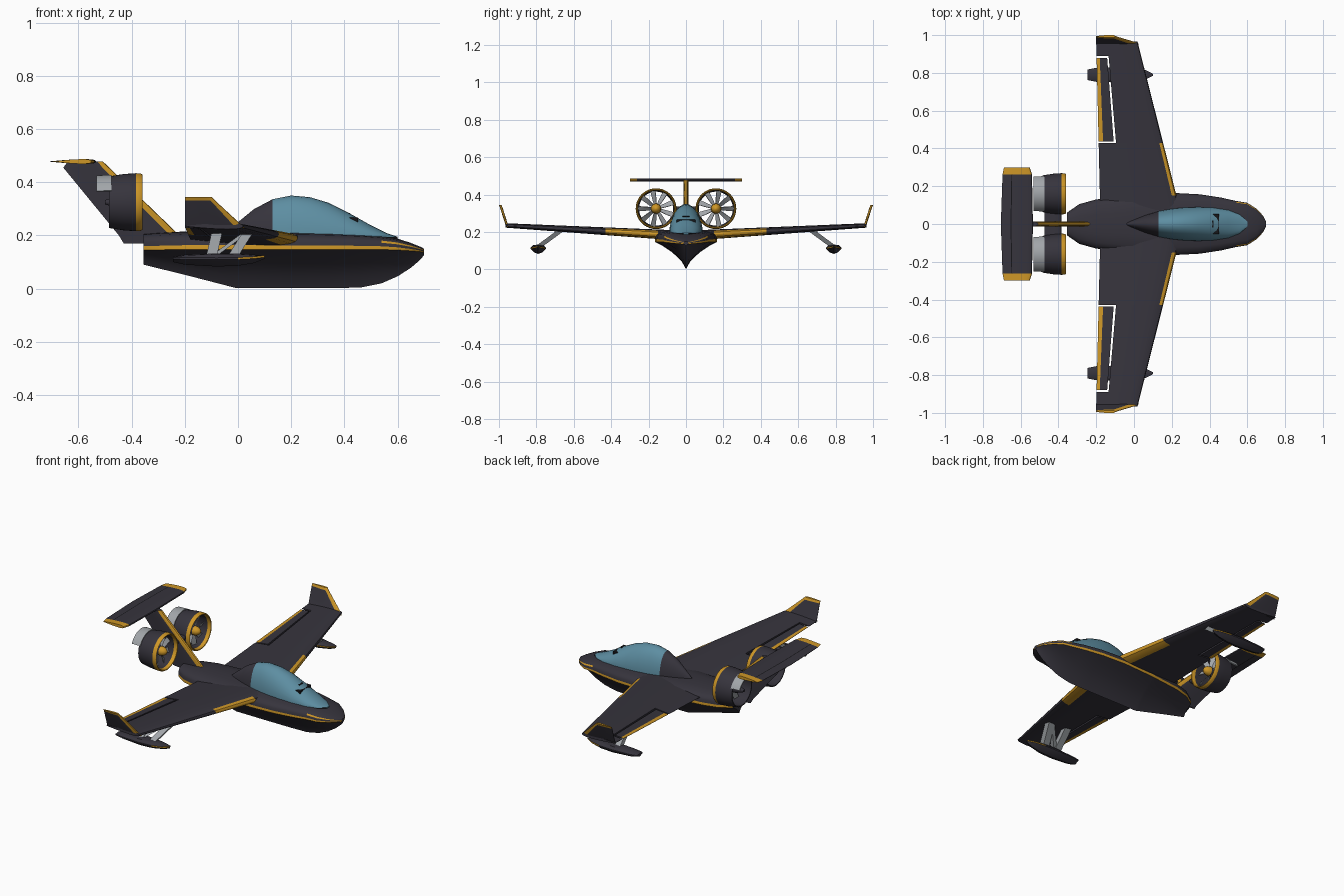
import bpy, bmesh, math
from mathutils import Vector

if "Cube" in bpy.data.objects:
    bpy.data.objects.remove(bpy.data.objects["Cube"])


def material(name, r, g, b):
    m = bpy.data.materials.new(name)
    m.use_nodes = True
    m.diffuse_color = (r, g, b, 1)
    bsdf = m.node_tree.nodes["Principled BSDF"]
    bsdf.inputs["Base Color"].default_value = (r, g, b, 1)
    bsdf.inputs["Roughness"].default_value = 0.5
    return m


DARK = material("charcoal paint", 0.037, 0.034, 0.046)
GOLD = material("golden trim", 0.62, 0.31, 0.02)
GLASS = material("blue glass", 0.11, 0.27, 0.36)
GREY = material("light grey metal", 0.36, 0.38, 0.4)
BLACK = material("black seams", 0.008, 0.008, 0.01)


def build(name, lofts, mats, rule=None, mirror=False, caps=True, wrap=False):
    """Skin lists of closed rings; rule(centre, row) picks the material slot."""
    bm = bmesh.new()
    for rings in lofts:
        loops = [[bm.verts.new(p) for p in ring] for ring in rings]
        n = len(loops[0])
        pairs = list(zip(loops, loops[1:]))
        if wrap:
            pairs.append((loops[-1], loops[0]))
        for a, b in pairs:
            for j in range(n):
                k = (j + 1) % n
                f = bm.faces.new((a[j], a[k], b[k], b[j]))
                f.material_index = rule(f.calc_center_median(), j) if rule else 0
        if caps and not wrap:
            for loop in (loops[0], loops[-1]):
                f = bm.faces.new(loop)
                f.material_index = rule(f.calc_center_median(), -1) if rule else 0
    bmesh.ops.remove_doubles(bm, verts=bm.verts, dist=1e-5)
    bmesh.ops.recalc_face_normals(bm, faces=bm.faces)
    mesh = bpy.data.meshes.new(name)
    bm.to_mesh(mesh)
    bm.free()
    ob = bpy.data.objects.new(name, mesh)
    bpy.context.collection.objects.link(ob)
    for m in mats:
        mesh.materials.append(m)
    if mirror:
        mod = ob.modifiers.new("Mirror", "MIRROR")
        mod.use_axis = (False, True, False)
        mod.use_mirror_merge = False
    bpy.ops.object.select_all(action="DESELECT")
    ob.select_set(True)
    bpy.context.view_layer.objects.active = ob
    bpy.ops.object.shade_smooth_by_angle(angle=math.radians(35))
    return ob


def section(x, half):
    """Full ring across the body from a half outline running bottom to top."""
    return [(x, y, z) for y, z in half] + [(x, -y, z) for y, z in half[-2:0:-1]]


def foil(le, te, y, z, t, up=True, f0=0.0, f1=1.0):
    """Aerofoil ring between two chord fractions, thick in z or in y."""
    fs = [f0] + [f for f in (.015, .06, .15, .3, .5, .67, .7, .93) if f0 < f < f1] + [f1]
    pts = []
    for side, order in ((1, fs[::-1]), (-1, fs)):
        for f in order:
            h = side * (t * (math.sqrt(f) - f) * 2 + .001)
            pts.append((le + (te - le) * f, y + (0 if up else h), z + (h if up else 0)))
    return pts


def circle(x, r, cy=0, cz=0, n=32):
    return [(x, cy + r * math.cos(2 * math.pi * i / n), cz + r * math.sin(2 * math.pi * i / n))
            for i in range(n)]


def bar(a, b, wx, wy):
    """Straight strut with a rectangular section."""
    corners = ((-wx, -wy), (wx, -wy), (wx, wy), (-wx, wy))
    return [[(p[0] + u, p[1] + v, p[2]) for u, v in corners] for p in (a, b)]


# Flying boat hull: x, half width, keel, chine, deck height
def hull_ring(x, w, zb, zc, zt):
    lower = [(u * w, zb + v * (zc - zb)) for u, v in ((0, 0), (.15, .3), (.45, .62), (.75, .85), (1, 1))]
    upper = [(u * w, zc + v * (zt - zc)) for u, v in
             ((1, .24), (.97, .5), (.93, .66), (.75, .86), (.4, .97), (0, 1))]
    return section(x, lower + upper)


hull = [(-.355, .06, .09, .145, .205), (-.29, .105, .074, .146, .21), (-.2, .13, .052, .147, .215),
        (-.03, .15, .008, .147, .215), (-.01, .153, .003, .147, .215), (.2, .165, .002, .147, .213),
        (.35, .157, .002, .147, .21), (.46, .14, .004, .147, .205), (.54, .122, .02, .147, .198),
        (.6, .112, .046, .145, .188), (.65, .08, .078, .142, .172), (.685, .042, .108, .139, .158),
        (.7, .012, .126, .136, .15)]


def hull_paint(c, j):
    if j in (4, 15) and c.x > -.34:
        return 1
    return 1 if j in (6, 13) and c.x > .53 else 0


build("hull", [[hull_ring(*s) for s in hull]], [DARK, GOLD], hull_paint)


# Canopy glass with the fairing behind it
def canopy_ring(x, w, zt):
    base = .175
    arc = [(w * math.cos(a * math.pi / 16), base + .02 + (zt - base - .02) * math.sin(a * math.pi / 16))
           for a in range(9)]
    return section(x, [(0, base), (w, base)] + arc)


canopy = [(-.04, .008, .215), (0, .024, .25), (.06, .047, .299), (.13, .068, .336), (.2, .081, .35),
          (.27, .088, .344), (.34, .09, .323), (.42, .087, .283), (.5, .074, .238), (.56, .05, .208),
          (.6, .014, .195)]
build("canopy", [[canopy_ring(*s) for s in canopy]], [DARK, GLASS, BLACK],
      lambda c, j: 0 if c.x < .13 else 2 if j in (1, 18) else 1)
build("instrument_hood", [bar((.435, 0, .2), (.435, 0, .267), .016, .052),
                          bar((.4, 0, .2), (.4, 0, .285), .022, .018)], [BLACK])


# Wings with separate ailerons
def le(y):
    return .23 - .253 * (y - .13)


def wing_ring(y, f0=0.0, f1=1.0):
    k = (y - .13) / .83
    return foil(le(y), -.18 - .02 * k, y, .187 + .048 * k, .05 - .028 * k, True, f0, f1)


def wing_paint(c, j):
    reach = .025 if j < 9 else .05
    return 1 if .15 < c.y < .43 and c.x > le(c.y) - reach else 0


build("wing", [[wing_ring(y) for y in (.05, .15, .43)],
               [wing_ring(y, 0, .73) for y in (.43, .89)],
               [wing_ring(y) for y in (.89, .965)]], [DARK, GOLD], wing_paint, mirror=True)
build("aileron", [[wing_ring(y, .765, 1) for y in (.438, .878)]], [DARK, GOLD],
      lambda c, j: 1 if c.x < -.182 else 0, mirror=True)

# Winglets with gold front edge and cap
winglet = [(.228, .025, .958), (.24, .013, .965), (.332, -.087, .994), (.345, -.1, 1.0)]


def winglet_paint(c, j):
    edge = .013 - (c.z - .24) * 1.08
    return 1 if c.z > .332 or c.x > edge - .02 else 0


build("winglet", [[foil(x, -.2, y - .006, z, .012, False) for z, x, y in winglet]],
      [DARK, GOLD], winglet_paint, mirror=True)


# Wing floats and their struts
def float_ring(x, w, zb, zt):
    m = (zb + zt) / 2 + .005
    return section(x, [(0, zb), (w * .55, zb + .008), (w, m - .004), (w, m + .003), (w * .7, zt - .003), (0, zt)])


floats = [(-.245, .028, .1, .12), (-.2, .037, .09, .128), (-.08, .041, .083, .133),
          (0, .037, .086, .132), (.06, .026, .096, .128), (.1, .005, .112, .122)]
rings = [[(x, y + .79, z) for x, y, z in float_ring(*s)] for s in floats]
build("float", [rings], [DARK, GOLD], lambda c, j: 1 if j in (2, 7) and c.x > -.03 else 0, mirror=True)
build("float_struts", [bar((-.1, .79, .12), (-.08, .67, .208), .02, .02),
                       bar((-.02, .79, .12), (.035, .67, .208), .02, .02),
                       bar((-.095, .79, .12), (.025, .67, .208), .011, .012)], [GREY], mirror=True)

# Fin and tailplane
fin = [(.17, -.25, -.43), (.2, -.22, -.448), (.455, -.484, -.657), (.478, -.508, -.64)]
build("fin", [[foil(a, b, 0, z, .024, False) for z, a, b in fin]], [DARK, GOLD],
      lambda c, j: 1 if c.z > .2 and c.x > -.22 - (c.z - .2) * 1.035 - .026 else 0)
tail = [(-.3, -.552, -.688), (-.262, -.54, -.696), (0, -.535, -.705), (.262, -.54, -.696), (.3, -.552, -.688)]
build("tailplane", [[foil(a, b, y, .478, .016) for y, a, b in tail]], [DARK, GOLD, BLACK],
      lambda c, j: 1 if abs(c.y) > .262 else 2 if -.655 < c.x < -.643 else 0)

# Ducted fans
CY, CZ = .16, .325
duct = [(-.362, .1), (-.36, .104), (-.366, .108), (-.383, .109), (-.43, .106), (-.485, .097),
        (-.485, .091), (-.43, .095), (-.383, .097), (-.366, .098)]
build("fan_duct", [[circle(x, r, CY, CZ, 40) for x, r in duct]], [DARK, GOLD],
      lambda c, j: 1 if c.x > -.383 else 0, mirror=True, wrap=True)
hub = [(-.362, .003), (-.368, .014), (-.38, .023), (-.4, .027), (-.45, .025), (-.5, .008)]
build("fan_hub", [[circle(x, r, CY, CZ, 20) for x, r in hub]], [GOLD, DARK],
      lambda c, j: 0 if c.x > -.4 else 1, mirror=True)


def blade(angle):
    out = Vector((0, math.cos(angle), math.sin(angle)))
    side = Vector((0, -math.sin(angle), math.cos(angle)))
    rings = []
    for r, chord, pitch in ((.02, .011, .9), (.06, .014, .7), (.096, .015, .5)):
        along = Vector((math.sin(pitch), 0, 0)) + side * math.cos(pitch)
        flat = Vector((math.cos(pitch), 0, 0)) - side * math.sin(pitch)
        mid = Vector((-.415, CY, CZ)) + out * r
        rings.append([mid + along * chord * u + flat * v * .0015
                      for u, v in ((-1, -1), (1, -1), (1, 1), (-1, 1))])
    return rings


build("fan_blades", [blade(2 * math.pi * i / 9) for i in range(9)], [GREY], mirror=True)

# Curved exhaust deflector over the rear of each duct
arc = []
for i in range(17):
    a = math.radians(25 + 130 * i / 16)
    arc.append([(x, CY + r * math.cos(a), CZ + r * math.sin(a))
                for x, r in ((-.475, .103), (-.532, .101), (-.532, .094), (-.475, .096))])
build("exhaust_deflector", [arc], [GREY], mirror=True)

# Pylons joining the ducts to the fin
build("duct_pylon", [[foil(-.385, -.475, y, CZ, .022) for y in (0, .064)]], [DARK], mirror=True)
